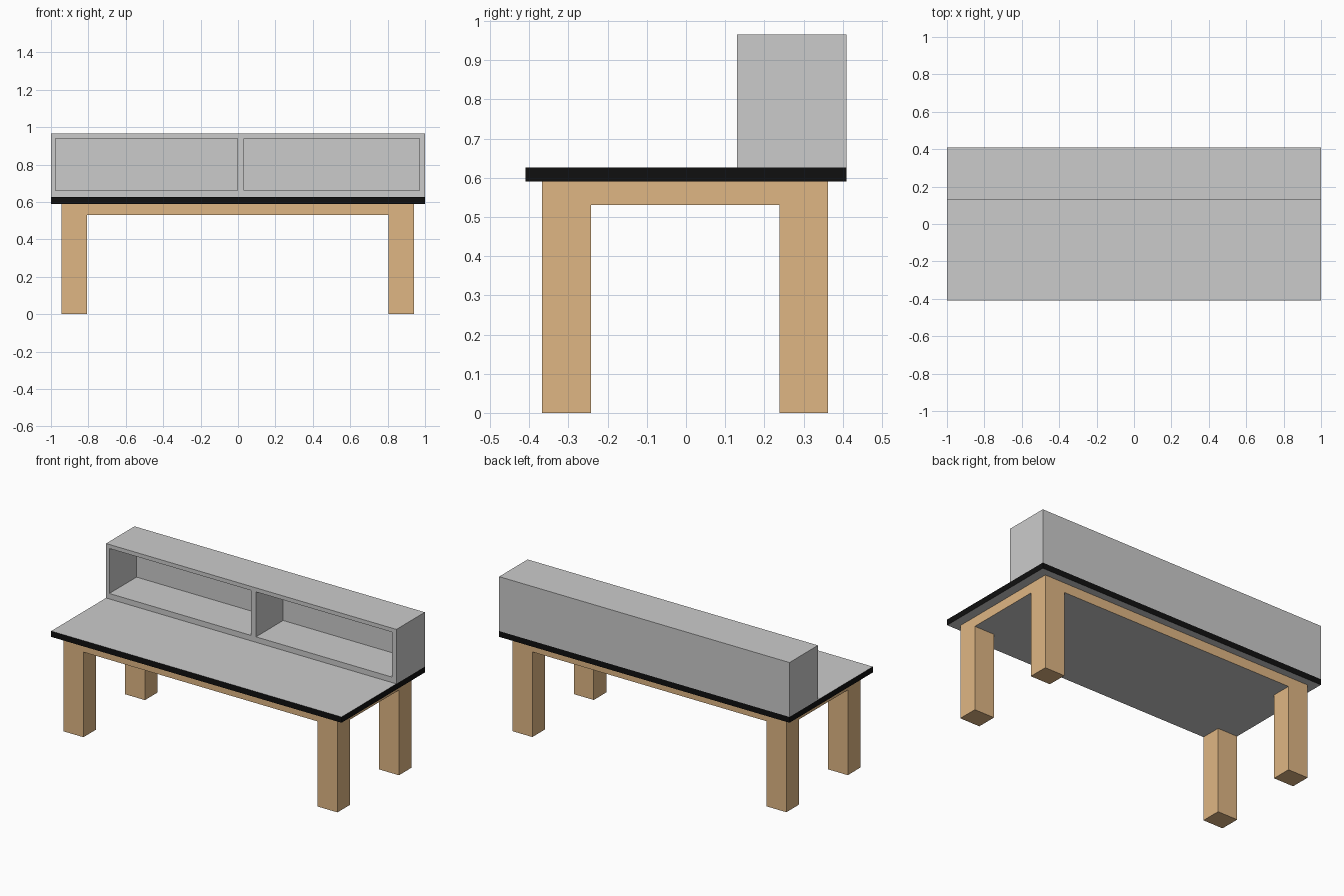
import bpy, bmesh
from mathutils import Vector

if "Cube" in bpy.data.objects:
    bpy.data.objects.remove(bpy.data.objects["Cube"])


def material(name, rgb):
    m = bpy.data.materials.new(name)
    m.diffuse_color = (*rgb, 1)
    m.use_nodes = True
    m.node_tree.nodes["Principled BSDF"].inputs["Base Color"].default_value = m.diffuse_color
    return m


wood = material("wood", (0.74, 0.47, 0.23))
black = material("black_edging", (0.005, 0.005, 0.005))


def finish(name, bm, mats=()):
    bmesh.ops.recalc_face_normals(bm, faces=bm.faces)
    me = bpy.data.meshes.new(name)
    bm.to_mesh(me)
    bm.free()
    for m in mats:
        me.materials.append(m)
    ob = bpy.data.objects.new(name, me)
    bpy.context.collection.objects.link(ob)
    return ob


def box_bm(lo, hi):
    bm = bmesh.new()
    bmesh.ops.create_cube(bm, size=1)
    lo, hi = Vector(lo), Vector(hi)
    for v in bm.verts:
        v.co = (lo + hi) / 2 + v.co * (hi - lo)
    return bm


# Tabletop: grey faces with black edging
bm = box_bm((-1, -0.41, 0.59), (1, 0.41, 0.626))
bm.normal_update()
for f in bm.faces:
    f.material_index = 0 if abs(f.normal.z) > 0.5 else 1
finish("tabletop", bm, (None, black))

# Hutch: one box with two open compartments cut into the front
hutch = finish("hutch", box_bm((-1, 0.13, 0.626), (1, 0.41, 0.965)))
for side, x0, x1 in (("left", -0.977, -0.003), ("right", 0.033, 0.97)):
    cutter = finish(side + "_compartment_cutter",
                    box_bm((x0, 0.05, 0.66), (x1, 0.397, 0.94)))
    cutter.hide_render = True
    cutter.hide_viewport = True
    cutter.display_type = 'WIRE'
    cut = hutch.modifiers.new(side + "_compartment", 'BOOLEAN')
    cut.operation = 'DIFFERENCE'
    cut.solver = 'EXACT'
    cut.object = cutter

# Base: 3 x 3 underside, corners extruded into legs, rim raised into aprons
xs = (-0.945, -0.808, 0.805, 0.942)
ys = (-0.367, -0.242, 0.238, 0.362)
bm = bmesh.new()
grid = [[bm.verts.new((x, y, 0.53)) for y in ys] for x in xs]
corners = []
for i in range(3):
    for j in range(3):
        f = bm.faces.new((grid[i][j], grid[i][j + 1],
                          grid[i + 1][j + 1], grid[i + 1][j]))
        if i != 1 and j != 1:
            corners.append(f)
rim = [e for e in bm.edges if e.is_boundary]
raised = bmesh.ops.extrude_edge_only(bm, edges=rim)["geom"]
top_verts = [g for g in raised if isinstance(g, bmesh.types.BMVert)]
bmesh.ops.translate(bm, vec=(0, 0, 0.06), verts=top_verts)
for f in corners:
    foot = bmesh.ops.extrude_face_region(bm, geom=[f])["geom"]
    bmesh.ops.translate(bm, vec=(0, 0, -0.53),
                        verts=[g for g in foot if isinstance(g, bmesh.types.BMVert)])
    if f.is_valid:
        bm.faces.remove(f)
bmesh.ops.holes_fill(bm, edges=[e for e in bm.edges if e.is_boundary])
bm.normal_update()
for f in bm.faces:
    # grey panel between the legs, wood everywhere else
    panel = abs(f.normal.z) > 0.5 and abs(f.calc_center_median().z - 0.53) < 0.01
    f.material_index = 0 if panel else 1
finish("base_with_legs", bm, (None, wood))
